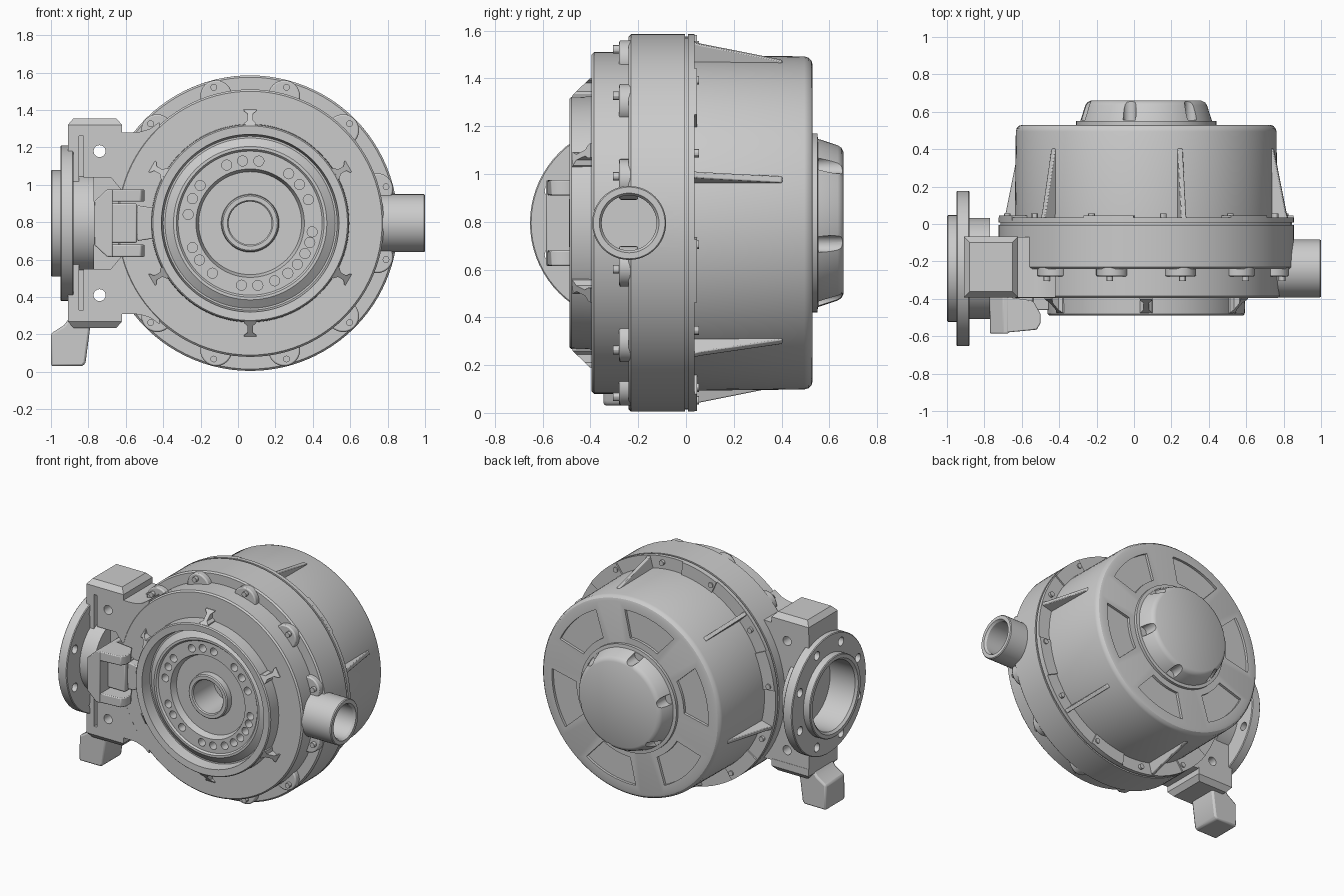
import bpy, bmesh
from math import cos, sin, radians, pi, hypot
from mathutils import Matrix, Vector

if "Cube" in bpy.data.objects:
    bpy.data.objects.remove(bpy.data.objects["Cube"])

CX, CZ = 0.065, 0.795          # main axis (runs along y)
PY = -0.238                    # y of the two side ports (run along x)


def finish(name, bm, bevel=0):
    bmesh.ops.recalc_face_normals(bm, faces=bm.faces)
    me = bpy.data.meshes.new(name)
    bm.to_mesh(me)
    bm.free()
    ob = bpy.data.objects.new(name, me)
    bpy.context.collection.objects.link(ob)
    if bevel:
        m = ob.modifiers.new("bevel", 'BEVEL')
        m.width, m.segments, m.limit_method, m.angle_limit = bevel, 2, 'ANGLE', radians(35)
    return ob


def lathe(name, profile, axis='y', steps=96):
    """Spin (radius, position) points about the main axis or a side port axis."""
    bm = bmesh.new()
    if axis == 'y':
        pts, cent, ax = [(CX + r, p, CZ) for r, p in profile], (CX, 0, CZ), (0, 1, 0)
    else:
        pts, cent, ax = [(p, PY, CZ + r) for r, p in profile], (0, PY, CZ), (1, 0, 0)
    vs = [bm.verts.new(p) for p in pts]
    es = [bm.edges.new(e) for e in zip(vs, vs[1:])]
    bmesh.ops.spin(bm, geom=vs + es, cent=cent, axis=ax, angle=2 * pi, steps=steps)
    bmesh.ops.remove_doubles(bm, verts=bm.verts, dist=1e-4)
    return finish(name, bm)


def prism(name, pts, lo, hi, axis='y', bevel=0, warp=None, mat=None):
    """Extrude a 2D outline along an axis, optionally warping and placing it."""
    to3 = {'y': lambda p, t: (p[0], t, p[1]), 'x': lambda p, t: (t, p[0], p[1]),
           'z': lambda p, t: (p[0], p[1], t)}[axis]
    bm = bmesh.new()
    a = [bm.verts.new(to3(p, lo)) for p in pts]
    b = [bm.verts.new(to3(p, hi)) for p in pts]
    bm.faces.new(a)
    bm.faces.new(b[::-1])
    for i in range(len(pts)):
        j = (i + 1) % len(pts)
        bm.faces.new((a[i], a[j], b[j], b[i]))
    if warp:
        for v in bm.verts:
            warp(v.co)
    if mat:
        bm.transform(mat)
    return finish(name, bm, bevel)


def circle(u, v, r, n=24):
    return [(u + r * cos(2 * pi * i / n), v + r * sin(2 * pi * i / n)) for i in range(n)]


def polar(r, deg):
    return CX + r * cos(radians(deg)), CZ + r * sin(radians(deg))


def sector(r0, r1, a0, a1, b0=None, b1=None, n=10):
    """Arc outline; a = angles at the outer radius, b = angles at the inner one."""
    b0, b1 = (a0, a1) if b0 is None else (b0, b1)
    return [polar(r1, a0 + (a1 - a0) * i / n) for i in range(n + 1)] + \
           [polar(r0, b1 + (b0 - b1) * i / n) for i in range(n + 1)]


def rect(u0, u1, v0, v1):
    return [(u0, v0), (u1, v0), (u1, v1), (u0, v1)]


def around(deg):
    return Matrix.Translation((CX, 0, CZ)) @ Matrix.Rotation(-radians(deg), 4, 'Y')


def cut(target, cutters):
    bpy.context.view_layer.objects.active = target
    for c in cutters:
        m = target.modifiers.new("cut", 'BOOLEAN')
        m.operation, m.solver, m.object = 'DIFFERENCE', 'EXACT', c
        bpy.ops.object.modifier_apply(modifier=m.name)
        bpy.data.objects.remove(c)


# main housing: dished front, flanged middle, rear drum
housing = lathe("housing", [
    (0, -.2), (.115, -.2), (.115, -.425), (.122, -.432), (.145, -.432), (.152, -.425), (.155, -.385),
    (.275, -.385), (.29, -.43), (.385, -.43), (.395, -.442), (.41, -.442), (.455, -.41), (.465, -.41),
    (.475, -.485), (.52, -.488), (.527, -.48), (.53, -.395), (.705, -.395), (.715, -.385), (.715, -.24),
    (.78, -.24), (.79, -.23), (.79, -.005), (.78, -.005), (.78, .008), (.79, .008), (.79, .035),
    (.702, .035), (.697, .495), (.692, .512), (.68, .525), (.662, .53), (0, .53)])
hole_angles = [82, 97, 112, 143, 157, 172, 52, 38, 22, -8, -18, -29, -41, -53, -67, -83, -98,
               -157, -144, -127]
cutters = [prism("cutter", circle(*polar(.335, a), .027, 16), -.5, -.34) for a in hole_angles]
cutters += [prism("cutter", sector(.42, .61, a - 19, a + 19, a - 15, a + 15), .512, .6)
            for a in range(45, 400, 60)]
cutters.append(prism("cutter", circle(PY, CZ, .13, 32), .63, 1.1, 'x'))
cut(housing, cutters)

# rear cap with scalloped rim
cap = lathe("rear_cap", [(0, .5), (.375, .5), (.375, .55), (.352, .552), (.325, .635), (.315, .65),
                         (.295, .66), (0, .66)])
cut(cap, [prism("cutter", circle(*polar(.34, a), .035), .555, .7) for a in range(45, 400, 60)])

# tapered drum ribs, rear flange pads, front gussets
for k in range(6):
    prism("drum_rib", [(.68, .03), (.785, .03), (.775, .06), (.705, .40), (.68, .41)], -.014, .014,
          'z', .005, mat=around(15 + 60 * k))
    prism("flange_pad", sector(.70, .79, 35 + 60 * k, 55 + 60 * k), .02, .046)

    def slope(co):
        if co.y < -.45:
            co.y += max(0, co.x - .53) / .077 * .08
    half = [(.515, .035), (.535, .032), (.55, .014), (.585, .014), (.598, .032), (.607, .035)]
    prism("front_gusset", half + [(x, -z) for x, z in half[::-1]], -.48, -.385,
          warp=slope, mat=around(30 + 60 * k))

# bolt bosses and bolts around the flange
for a in range(15, 375, 30):
    prism("bolt_boss", circle(*polar(.703, a), .085, 32), -.28, -.2, bevel=.008)
    prism("front_bolt", circle(*polar(.752, a), .018, 12), -.305, -.27)
    prism("rear_bolt", circle(*polar(.748, a + 8), .018, 12), .02, .055)

# outlet pipe on the right
lathe("outlet_pipe", [(0, .62), (.115, .62), (.115, .985), (.125, 1.0), (.15, 1.0), (.155, .994),
                      (.155, .6), (0, .6)], 'x', 48)

# side bracket joining the housing to the port flange
half = [(-.91, .31), (-.56, .31), (-.52, .306), (-.47, .29), (-.42, .255)]
bracket = prism("side_bracket", half + [(x, 2 * CZ - z) for x, z in half[::-1]], -.392, -.07)
half = [(-.83, .55), (-.68, .55), (-.63, .61)]
cut(bracket, [
    prism("cutter", circle(PY, CZ, .25, 48), -1.1, -.78, 'x'),
    prism("cutter", half + [(x, 2 * CZ - z) for x, z in half[::-1]], -.45, -.32),
    prism("cutter", rect(-.85, -.825, .33, 2 * CZ - .33), -.45, -.34),
    prism("cutter", circle(-.74, .41, .032), -.5, .1),
    prism("cutter", circle(-.74, 1.18, .032), -.5, .1)])

# chamfered blocks on the bracket's two ends
for name, s in (("upper_block", 1), ("lower_block", -1)):
    prism(name, rect(-.91, -.62, -.392, -.068), CZ + s * .475, CZ + s * .525, 'z')

    def inset(co, s=s):
        if s * (co.z - CZ) > .54:
            co.x += .03 if co.x < -.8 else -.03
            co.y += .03 if co.y < -.2 else -.03
    prism(name + "_chamfer", rect(-.91, -.62, -.392, -.068), CZ + s * .525, CZ + s * .56, 'z', warp=inset)

# round port flange on the left
flange = lathe("port_flange", [
    (0, -.79), (.24, -.79), (.24, -.985), (.255, -1.0), (.28, -1.0), (.285, -.995), (.285, -.95),
    (.41, -.95), (.415, -.945), (.415, -.885), (.41, -.88), (.27, -.88), (.27, -.77), (0, -.77)], 'x', 72)
cut(flange, [prism("cutter", circle(PY + .35 * cos(a), CZ + .35 * sin(a), .03), -1.1, -.7, 'x')
             for a in [pi / 8 + k * pi / 4 for k in range(8)]])

# foot under the bracket
prism("foot", [(-1, .03), (-.83, .03), (-.815, .05), (-.79, .24), (-.79, .29), (-.9, .29), (-.93, .25),
               (-1, .205)], -.345, -.13, bevel=.012)

# latch on the front of the bracket
prism("latch_plate", [(-.77, .68), (-.70, .615), (-.67, .615), (-.67, .975), (-.70, .975), (-.77, .91)],
      -.585, -.31, bevel=.006)
for z in (.615, .91):
    prism("latch_arm", [(-.68, -.58), (-.52, -.565), (-.50, -.53), (-.50, -.48), (-.54, -.41), (-.68, -.39)],
          z, z + .065, 'z', .006)
prism("latch_hinge", rect(-.68, -.54, .69, .90), -.49, -.31, bevel=.008)
prism("latch_strap", sector(.525, .61, 171, 189), -.46, -.38, bevel=.006)

# smooth shading with sharp edges kept
bpy.ops.object.select_all(action='SELECT')
bpy.context.view_layer.objects.active = housing
bpy.ops.object.shade_smooth_by_angle(angle=radians(30))
